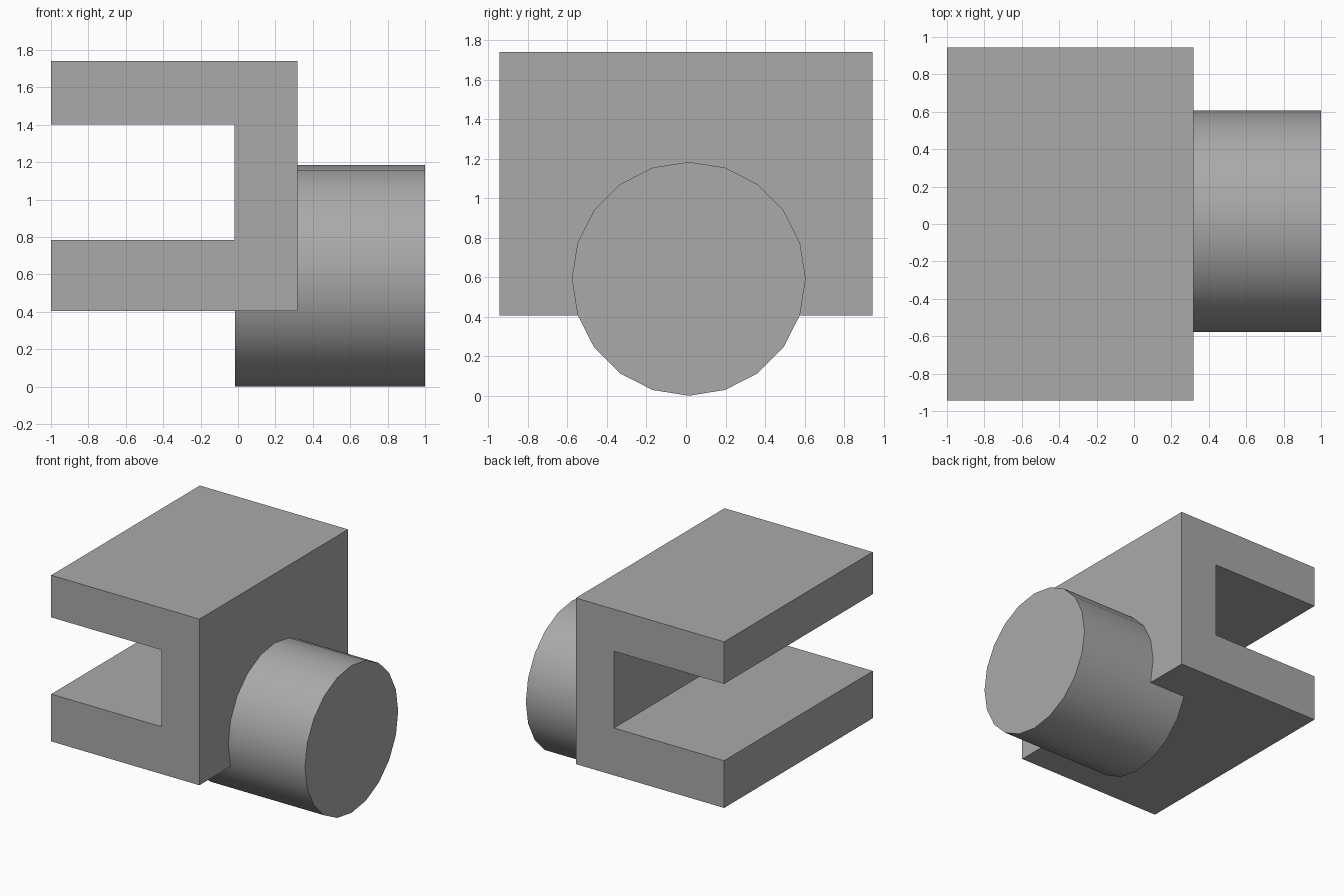
import bpy, bmesh, math
from mathutils import Matrix

if "Cube" in bpy.data.objects:
    bpy.data.objects.remove(bpy.data.objects["Cube"])

grey = bpy.data.materials.new("plain grey")
grey.diffuse_color = (0.4, 0.4, 0.4, 1)
grey.use_nodes = True
grey.node_tree.nodes["Principled BSDF"].inputs["Base Color"].default_value = grey.diffuse_color


def finish(name, bm):
    bmesh.ops.recalc_face_normals(bm, faces=bm.faces[:])
    mesh = bpy.data.meshes.new(name)
    bm.to_mesh(mesh)
    bm.free()
    mesh.materials.append(grey)
    obj = bpy.data.objects.new(name, mesh)
    bpy.context.collection.objects.link(obj)
    return obj


# Slotted block: C-shaped profile in x/z, extruded along y
profile = [(-1, 0.405), (0.318, 0.405), (0.318, 1.74), (-1, 1.74),
           (-1, 1.402), (-0.02, 1.402), (-0.02, 0.785), (-1, 0.785)]
bm = bmesh.new()
face = bm.faces.new([bm.verts.new((x, -0.944, z)) for x, z in profile])
ext = bmesh.ops.extrude_face_region(bm, geom=[face])
bmesh.ops.translate(bm, vec=(0, 1.888, 0),
                    verts=[v for v in ext["geom"] if isinstance(v, bmesh.types.BMVert)])
block = finish("slotted_block", bm)

# Round boss: 20-sided cylinder along x, embedded in the back wall of the block
x0, x1, radius = -0.015, 1.0, 0.592
bm = bmesh.new()
bmesh.ops.create_cone(bm, cap_ends=True, segments=20, radius1=radius, radius2=radius,
                      depth=x1 - x0,
                      matrix=Matrix.Translation(((x0 + x1) / 2, 0.014, radius))
                      @ Matrix.Rotation(math.pi / 2, 4, 'Y'))
boss = finish("round_boss", bm)
bpy.context.view_layer.objects.active = boss
boss.select_set(True)
bpy.ops.object.shade_smooth_by_angle(angle=math.radians(30))
